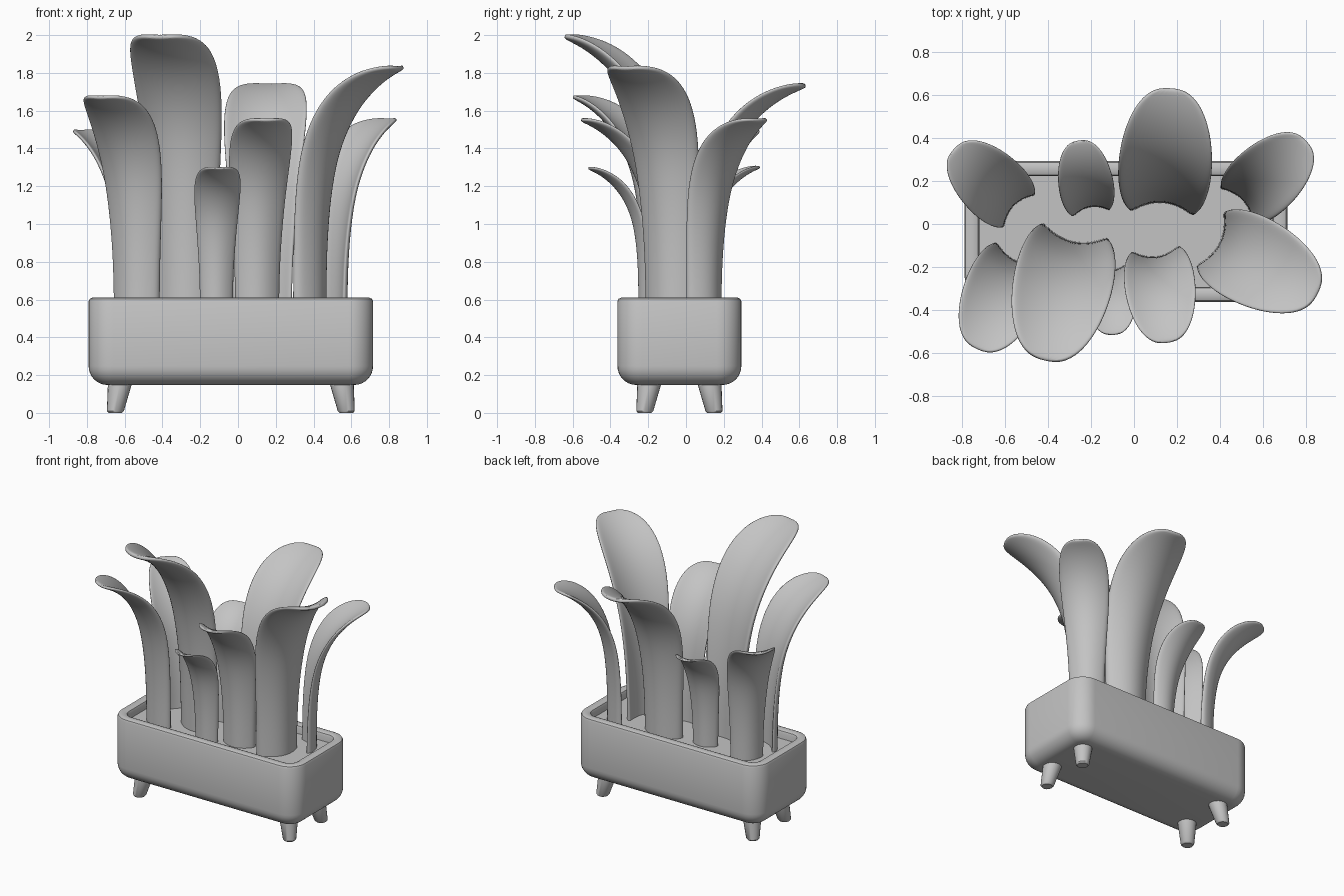
import bpy
import bmesh
import math
from mathutils import Vector

cube = bpy.data.objects.get("Cube")
if cube:
    bpy.data.objects.remove(cube, do_unlink=True)

grey = bpy.data.materials.new("plain_grey")
grey.use_nodes = True
colour = (0.55, 0.55, 0.55, 1)
grey.diffuse_color = colour
grey.node_tree.nodes["Principled BSDF"].inputs["Base Color"].default_value = colour

SOIL = 0.55
CENTRE = Vector((-0.038, -0.035, 0))


def add_object(name, bm, angle=40):
    bmesh.ops.recalc_face_normals(bm, faces=bm.faces)
    mesh = bpy.data.meshes.new(name)
    bm.to_mesh(mesh)
    bm.free()
    mesh.materials.append(grey)
    ob = bpy.data.objects.new(name, mesh)
    bpy.context.collection.objects.link(ob)
    bpy.ops.object.select_all(action="DESELECT")
    ob.select_set(True)
    bpy.context.view_layer.objects.active = ob
    bpy.ops.object.shade_smooth_by_angle(angle=math.radians(angle))
    return ob


def skin(bm, rings):
    """Join successive rings with quads and cap both ends."""
    for a, b in zip(rings, rings[1:]):
        n = len(a)
        for i in range(n):
            j = (i + 1) % n
            bm.faces.new((a[i], a[j], b[j], b[i]))
    bm.faces.new(rings[0])
    bm.faces.new(rings[-1])


def rounded_ring(bm, inset, z, radius=0.13, steps=8):
    """Rounded rectangle matching the planter outline, shrunk by inset."""
    hx, hy = 0.753 - inset, 0.328 - inset
    r = max(radius - inset, 0.03)
    ring = []
    for q, (sx, sy) in enumerate(((1, 1), (-1, 1), (-1, -1), (1, -1))):
        for k in range(steps + 1):
            a = math.pi / 2 * (q + k / steps)
            offset = Vector((sx * (hx - r) + r * math.cos(a),
                             sy * (hy - r) + r * math.sin(a), z))
            # Mirror the arc so that every quarter bulges outwards
            ring.append(bm.verts.new(CENTRE + offset))
    return ring


# Planter: rounded base, straight wall, softened rim, inner wall
bm = bmesh.new()
outline = []
for k in range(9):
    a = math.pi / 2 * k / 8
    outline.append((0.1 * (1 - math.sin(a)), 0.148 + 0.1 * (1 - math.cos(a))))
outline += [(0, 0.59), (0.006, 0.604), (0.02, 0.61),
            (0.05, 0.61), (0.064, 0.604), (0.07, 0.59), (0.07, SOIL - 0.05)]
skin(bm, [rounded_ring(bm, i, z) for i, z in outline])
add_object("planter", bm)

# Soil
bm = bmesh.new()
skin(bm, [rounded_ring(bm, 0.068, z) for z in (SOIL - 0.04, SOIL)])
add_object("soil", bm)

# Splayed tapered feet
for sx, side in ((1, "left"), (-1, "right")):
    for sy, end in ((1, "back"), (-1, "front")):
        bm = bmesh.new()
        rings = []
        for z, r, splay in ((0, 0.036, 0.012), (0.01, 0.045, 0.011),
                            (0.15, 0.063, -0.012), (0.2, 0.068, -0.02)):
            c = CENTRE + Vector((sx * (0.6 + splay), sy * (0.172 + splay), z))
            rings.append([bm.verts.new(c + Vector((r * math.cos(t), r * math.sin(t), 0)))
                          for t in (math.tau * k / 20 for k in range(20))])
        skin(bm, rings)
        add_object(f"foot_{end}_{side}", bm)

# Leaf spine along the outer face: outward distance, height, half width, edge lift
SPINE = [(0.105, -0.06, 0.145, 0.07), (0.105, -0.03, 0.145, 0.07),
         (0.105, 0.2, 0.148, 0.07), (0.11, 0.4, 0.156, 0.07),
         (0.125, 0.6, 0.17, 0.072), (0.155, 0.79, 0.187, 0.074),
         (0.21, 0.945, 0.203, 0.075), (0.285, 1.07, 0.208, 0.072),
         (0.37, 1.16, 0.197, 0.06), (0.45, 1.22, 0.168, 0.042),
         (0.515, 1.255, 0.122, 0.022), (0.553, 1.272, 0.055, 0.006)]


def leaf(name, x, y, azimuth, scale, height):
    """Channelled leaf, thick at the foot and thin at the tip, arching outward."""
    az = math.radians(azimuth)
    out = Vector((math.cos(az), math.sin(az), 0))
    across = Vector((-math.sin(az), math.cos(az), 0))
    up = Vector((0, 0, 1))
    stretch = height / 1.28
    last = len(SPINE) - 1
    columns = [k / 4 - 1 for k in range(9)]
    section = [(v, 0) for v in columns] + [(v, 1) for v in reversed(columns)]
    bm = bmesh.new()
    rows = []
    for i, (u, z, half, lift) in enumerate(SPINE):
        before, after = SPINE[max(i - 1, 0)], SPINE[min(i + 1, last)]
        tangent = Vector((after[0] - before[0], after[1] - before[1])).normalized()
        thick = 0.062 - 0.036 * i / last
        row = []
        for v, inner in section:
            rise = lift * v * v + inner * thick * (1 - 0.25 * v * v)
            pu = (u - tangent.y * rise) * scale
            pz = z * stretch + tangent.x * rise * scale
            row.append(bm.verts.new(Vector((x, y, SOIL)) + out * pu
                                    + across * (half * v * scale) + up * pz))
        rows.append(row)
    skin(bm, rows)
    ob = add_object(name, bm, 180)
    smooth = ob.modifiers.new("rounding", "SUBSURF")
    smooth.levels = smooth.render_levels = 2


# Leaves: base x, base y, azimuth, size, height
leaf("leaf_tall_front", -0.275, -0.03, -103, 1.14, 1.44)
leaf("leaf_front_right", -0.53, -0.135, -114, 0.9, 1.12)
leaf("leaf_front_middle", 0.1, -0.115, -83, 0.81, 1.0)
leaf("leaf_small_front", -0.115, -0.19, -87, 0.6, 0.745)
leaf("leaf_front_left", 0.355, -0.07, -27, 1.03, 1.275)
leaf("leaf_back_middle", 0.13, 0.05, 86, 1.07, 1.18)
leaf("leaf_back_left", 0.48, 0.085, 43, 0.81, 1.0)
leaf("leaf_small_back", -0.2, 0.05, 100, 0.63, 0.75)
leaf("leaf_back_right", -0.535, 0.06, 136, 0.77, 0.94)
